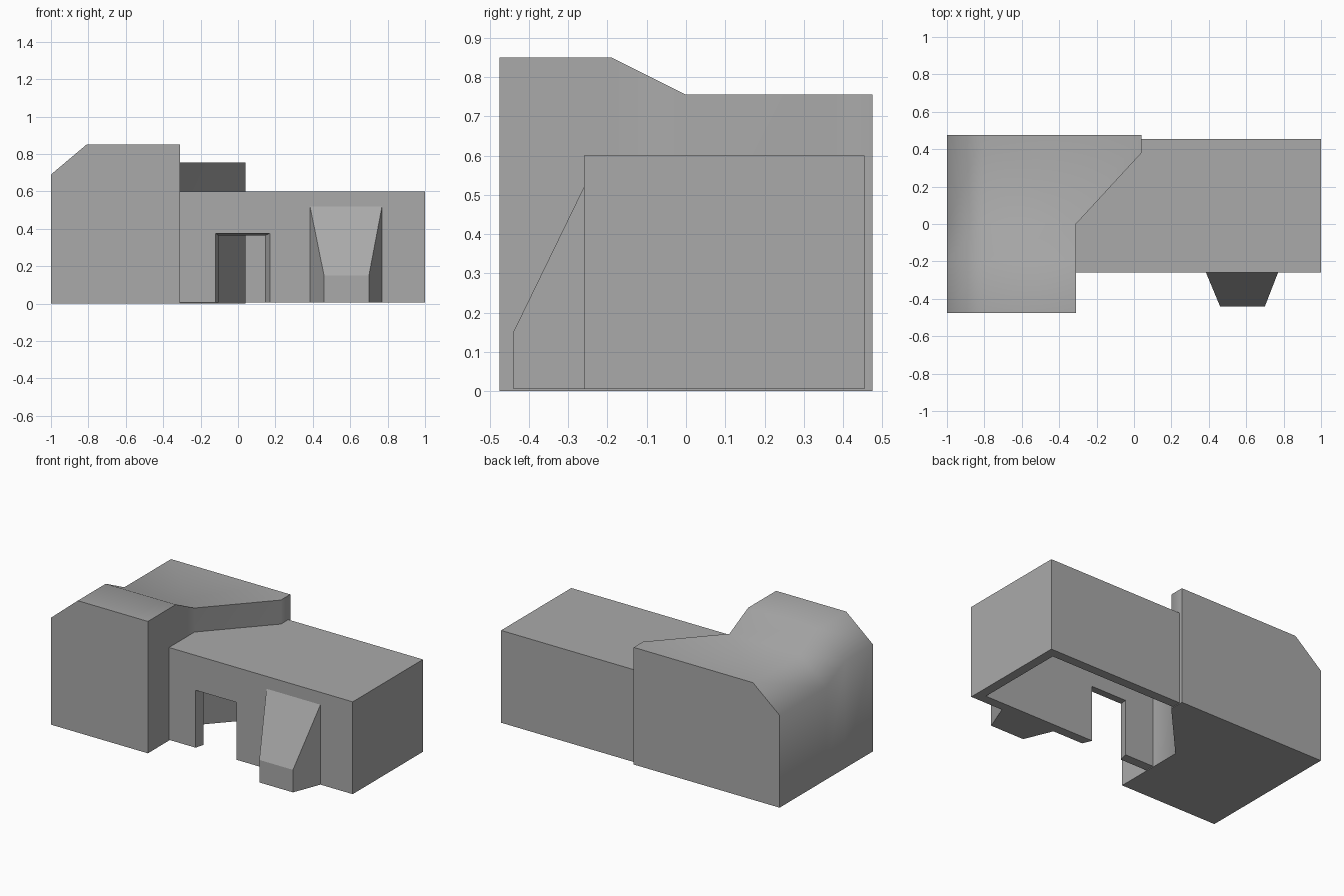
import bpy
import bmesh
import math

cube = bpy.data.objects.get("Cube")
if cube:
    bpy.data.objects.remove(cube, do_unlink=True)

grey = bpy.data.materials.new("plain_grey")
grey.use_nodes = True
colour = (0.4, 0.4, 0.4, 1)
grey.diffuse_color = colour
grey.node_tree.nodes["Principled BSDF"].inputs["Base Color"].default_value = colour


def finish(bm, name):
    mesh = bpy.data.meshes.new(name)
    bm.to_mesh(mesh)
    bm.free()
    mesh.materials.append(grey)
    obj = bpy.data.objects.new(name, mesh)
    bpy.context.collection.objects.link(obj)
    return obj


def clamp(t):
    return max(0.0, min(1.0, t))


# Tall block: extruded footprint, cut along the ridges, then the roof is sloped
bm = bmesh.new()
footprint = [(-1, -0.475), (-0.31, -0.475), (-0.31, 0), (0.04, 0.38), (0.04, 0.475), (-1, 0.475)]
base = bm.faces.new([bm.verts.new((x, y, 0)) for x, y in footprint])
top = bmesh.ops.extrude_face_region(bm, geom=[base], use_keep_orig=True)["geom"]
for v in [g for g in top if isinstance(g, bmesh.types.BMVert)]:
    v.co.z = 1
for point, normal in [((-0.81, 0, 0), (1, 0, 0)), ((0, -0.19, 0), (0, 1, 0)), ((0, 0, 0), (0, 1, 0))]:
    bmesh.ops.bisect_plane(bm, geom=bm.verts[:] + bm.edges[:] + bm.faces[:],
                           dist=0.0001, plane_co=point, plane_no=normal)
for v in bm.verts:
    if v.co.z > 0.5:
        back_drop = 0.095 * clamp((v.co.y + 0.19) / 0.19)
        side_drop = 0.16 * clamp((-0.81 - v.co.x) / 0.19)
        v.co.z = 0.85 - back_drop - side_drop
bmesh.ops.recalc_face_normals(bm, faces=bm.faces[:])
tall_block = finish(bm, "tall_block")
bpy.ops.object.select_all(action="DESELECT")
tall_block.select_set(True)
bpy.context.view_layer.objects.active = tall_block
bpy.ops.object.shade_smooth_by_angle(angle=math.radians(50))

# Low hall: hollow shell, open below, with a splayed doorway in the front wall
L, R, F, K, B, T = -0.31, 1, -0.26, 0.455, 0.005, 0.6
wall = 0.06
r, f, k, t = R - wall, F + wall, K - wall, T - wall


def front_outline(y, right, roof, door_left, door_right, door_top):
    return [(L, y, B), (door_left, y, B), (door_left, y, door_top), (door_right, y, door_top),
            (door_right, y, B), (right, y, B), (right, y, roof), (L, y, roof)]


outer = front_outline(F, R, T, -0.12, 0.17, 0.375)
inner = front_outline(f, r, t, -0.105, 0.145, 0.365)
panels = [outer, inner[::-1]]
panels += [[outer[i + 1], outer[i], inner[i], inner[i + 1]] for i in range(5)]
panels += [
    [(R, F, B), (R, K, B), (R, K, T), (R, F, T)],  # end wall
    [(R, K, B), (L, K, B), (L, K, T), (R, K, T)],  # back wall
    [(L, F, T), (R, F, T), (R, K, T), (L, K, T)],  # roof
    [(R, F, B), (r, f, B), (r, k, B), (R, K, B)],  # end rim
    [(R, K, B), (r, k, B), (L, k, B), (L, K, B)],  # back rim
    [(r, f, B), (r, f, t), (r, k, t), (r, k, B)],  # end lining
    [(L, f, t), (L, k, t), (r, k, t), (r, f, t)],  # ceiling
]
bm = bmesh.new()
for panel in panels:
    bm.faces.new([bm.verts.new(p) for p in panel])
bmesh.ops.remove_doubles(bm, verts=bm.verts[:], dist=0.0001)
finish(bm, "low_hall")

# Buttress: tapered wedge leaning on the front wall
bm = bmesh.new()
for left, right, y, height in [(0.385, 0.77, F, 0.52), (0.46, 0.7, -0.44, 0.15)]:
    for x in (left, right):
        for z in (B, height):
            bm.verts.new((x, y, z))
bmesh.ops.convex_hull(bm, input=bm.verts[:])
bmesh.ops.dissolve_limit(bm, angle_limit=0.01, verts=bm.verts[:], edges=bm.edges[:])
bmesh.ops.recalc_face_normals(bm, faces=bm.faces[:])
finish(bm, "buttress")
